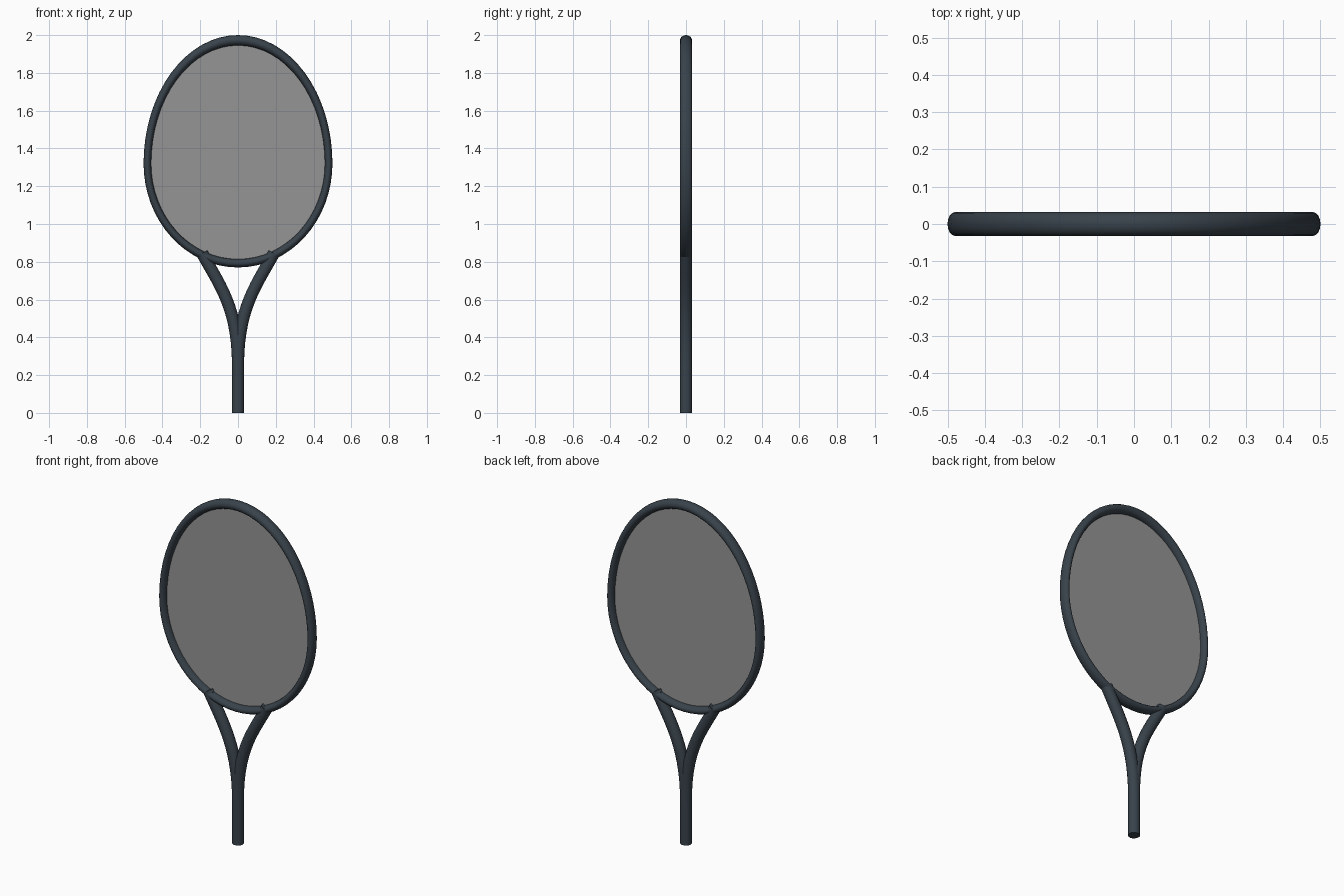
import bpy, bmesh
from math import sin, cos, tau, radians

if "Cube" in bpy.data.objects:
    bpy.data.objects.remove(bpy.data.objects["Cube"])

HALF_W, UP, DOWN, MID = 0.5, 0.68, 0.55, 1.32   # egg-shaped head
SEG, SIDES = 64, 16


def material(name, rgba):
    m = bpy.data.materials.new(name)
    m.diffuse_color = rgba
    m.use_nodes = True
    m.node_tree.nodes["Principled BSDF"].inputs["Base Color"].default_value = m.diffuse_color
    return m


frame_mat = material("dark_slate", (0.04, 0.055, 0.07, 1))
string_mat = material("sheer_grey", (0.3, 0.3, 0.3, 0.6))


def egg(r, u, y=0.0):
    s = sin(u)
    return (HALF_W * r * cos(u), y, MID + (UP if s > 0 else DOWN) * r * s)


def mesh_object(name, bm, mat):
    bmesh.ops.recalc_face_normals(bm, faces=bm.faces)
    me = bpy.data.meshes.new(name)
    bm.to_mesh(me)
    bm.free()
    me.materials.append(mat)
    ob = bpy.data.objects.new(name, me)
    bpy.context.collection.objects.link(ob)
    return ob


# Hoop: stretched ring, thicker at the top than at the sides
bm = bmesh.new()
rings = []
for i in range(SEG):
    u = tau * i / SEG
    rings.append([bm.verts.new(egg(0.96 + 0.04 * cos(tau * j / SIDES), u,
                                   0.032 * sin(tau * j / SIDES)))
                  for j in range(SIDES)])
for i in range(SEG):
    a, b = rings[i], rings[(i + 1) % SEG]
    for j in range(SIDES):
        k = (j + 1) % SIDES
        bm.faces.new((a[j], b[j], b[k], a[k]))
hoop = mesh_object("head_hoop", bm, frame_mat)
bpy.context.view_layer.objects.active = hoop
hoop.select_set(True)
bpy.ops.object.shade_smooth_by_angle(angle=radians(40))

# String bed: thin sheet across the hoop
bm = bmesh.new()
bm.faces.new([bm.verts.new(egg(0.96, tau * i / SEG)) for i in range(SEG)])
mesh_object("string_bed", bm, string_mat)

# Handle: two tubes that run together, then fork out to the hoop
for side, name in ((-1, "left_stem"), (1, "right_stem")):
    cu = bpy.data.curves.new(name, 'CURVE')
    cu.dimensions = '3D'
    cu.bevel_depth = 0.032
    cu.bevel_resolution = 6
    cu.resolution_u = 14
    cu.use_fill_caps = True
    sp = cu.splines.new('BEZIER')
    sp.bezier_points.add(2)
    path = [((0, 0), (0, -0.08), (0, 0.08)),
            ((0, 0.25), (0, 0.17), (0, 0.56)),
            ((0.19, 0.845), (0.1, 0.68), (0.22, 0.9))]
    for p, pts in zip(sp.bezier_points, path):
        p.handle_left_type = p.handle_right_type = 'FREE'
        co, left, right = [(side * x, 0, z) for x, z in pts]
        p.co, p.handle_left, p.handle_right = co, left, right
    cu.materials.append(frame_mat)
    bpy.context.collection.objects.link(bpy.data.objects.new(name, cu))
